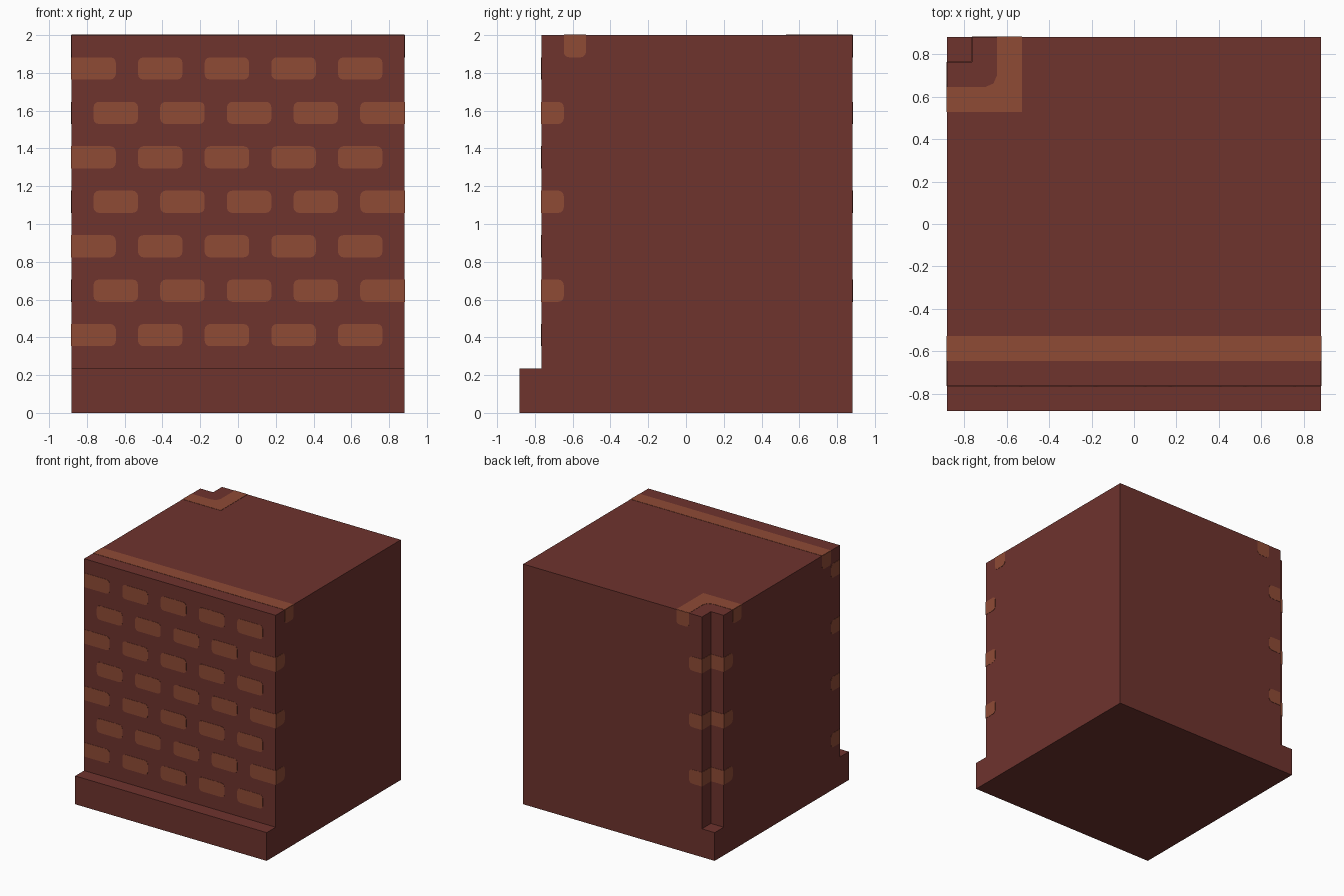
import bpy
import bmesh
import math
from mathutils import Vector

old = bpy.data.objects.get("Cube")
if old:
    bpy.data.objects.remove(old, do_unlink=True)

U = 2 / 17          # one grid unit: the block is 15 x 15 x 17 units
H = 7.5             # half width in units
SINK, RISE = 0.002, 0.002


def material(name, rgb):
    mat = bpy.data.materials.new(name)
    mat.use_nodes = True
    mat.diffuse_color = (*rgb, 1)
    bsdf = next(n for n in mat.node_tree.nodes if n.type == 'BSDF_PRINCIPLED')
    bsdf.inputs["Base Color"].default_value = (*rgb, 1)
    bsdf.inputs["Roughness"].default_value = 0.9
    return mat


DARK = material("dark brick red", (0.156, 0.033, 0.027))
LIGHT = material("light brick orange", (0.275, 0.070, 0.036))


def finish(name, bm, mat):
    bmesh.ops.recalc_face_normals(bm, faces=bm.faces[:])
    mesh = bpy.data.meshes.new(name)
    bm.to_mesh(mesh)
    bm.free()
    mesh.materials.append(mat)
    obj = bpy.data.objects.new(name, mesh)
    bpy.context.collection.objects.link(obj)
    return obj


def prism(bm, points, depth):
    """Closed prism from a polygon swept along a vector."""
    face = bm.faces.new([bm.verts.new(p) for p in points])
    ext = bmesh.ops.extrude_face_region(bm, geom=[face], use_keep_orig=True)
    verts = [g for g in ext["geom"] if isinstance(g, bmesh.types.BMVert)]
    bmesh.ops.translate(bm, verts=verts, vec=depth)


def rect(a0, a1, b0, b1, rounded="", r=0.24):
    """Rectangle outline in units; rounded sides: l(ow a) and h(igh a),
    or lb / hb for the bottom corners only."""
    corners = [(a0, b0, 1, 1, 180, "l"), (a1, b0, -1, 1, 270, "h"),
               (a1, b1, -1, -1, 0, "h"), (a0, b1, 1, -1, 90, "l")]
    pts = []
    for a, b, sa, sb, start, side in corners:
        if side in rounded and not ("b" in rounded and sb < 0):
            for k in range(4):
                t = math.radians(start + 30 * k)
                pts.append((a + r * (sa + math.cos(t)), b + r * (sb + math.sin(t))))
        else:
            pts.append((a, b))
    return pts


# Mapping from face coordinates to space, with each face's outward normal
def front(a, b): return Vector((a, -H + 1, b)) * U
def back(a, b): return Vector((a, H, b)) * U
def right(a, b): return Vector((H, a, b)) * U
def left(a, b): return Vector((-H, a, b)) * U
def top(a, b): return Vector((a, b, 17)) * U
def notch_back(a, b): return Vector((a, H - 1, b)) * U
def notch_side(a, b): return Vector((-H + 1, a, b)) * U


NORMAL = {front: (0, -1, 0), back: (0, 1, 0), right: (1, 0, 0), left: (-1, 0, 0),
          top: (0, 0, 1), notch_back: (0, 1, 0), notch_side: (-1, 0, 0)}


def plates(name, items):
    """Thin coloured plates, each given as (face, outline)."""
    bm = bmesh.new()
    for face, outline in items:
        n = Vector(NORMAL[face])
        prism(bm, [face(a, b) - n * SINK for a, b in outline], n * (SINK + RISE))
    return finish(name, bm, LIGHT)


# Block with a projecting front ledge, swept across the width
bm = bmesh.new()
side = [(-H, 0), (H, 0), (H, 17), (-H + 1, 17), (-H + 1, 2), (-H, 2)]
prism(bm, [Vector((-H, y, z)) * U for y, z in side], Vector((15 * U, 0, 0)))
block = finish("wall_block", bm, DARK)

# Square notch down the back corner
bm = bmesh.new()
notch = [(-H - 1, H - 1), (-H + 1, H - 1), (-H + 1, H + 1), (-H - 1, H + 1)]
prism(bm, [Vector((x, y, 2)) * U for x, y in notch], Vector((0, 0, 16 * U)))
cutter = finish("notch_cutter", bm, DARK)
cutter.hide_render = True
mod = block.modifiers.new("corner_notch", 'BOOLEAN')
mod.operation, mod.solver, mod.object = 'DIFFERENCE', 'EXACT', cutter
bpy.context.view_layer.update()
cut = bpy.data.meshes.new_from_object(
    block.evaluated_get(bpy.context.evaluated_depsgraph_get()))
block.modifiers.clear()
block.data = cut
bpy.data.objects.remove(cutter, do_unlink=True)

# Staggered front bricks, wrapping round the side edges
bricks, wraps, corner = [], [], []
for row in range(7):
    z, shift = 3 + 2 * row, row % 2
    for col in range(5):
        x = -H + shift + 3 * col
        ends = "lh"
        if x == -H:
            ends = "h"
        elif x + 2 == H:
            ends = "l"
        bricks.append((front, rect(x, x + 2, z, z + 1, ends)))
    wraps.append((right if shift else left,
                  rect(-H + 1, -H + 2, z, z + 1, "h")))
    # Bricks folding through the back corner notch
    if shift:
        corner += [(back, rect(-H + 1, -H + 2, z, z + 1, "h")),
                   (notch_side, rect(H - 1, H, z, z + 1)),
                   (notch_back, rect(-H, -H + 1, z, z + 1)),
                   (left, rect(H - 2, H - 1, z, z + 1, "l"))]
plates("front_bricks", bricks)
plates("side_bricks", wraps)
plates("notch_bricks", corner)

# Stripe along the top front, folded down both sides
s0, s1 = -H + 2, -H + 3
plates("top_stripe", [(top, rect(-H, H, s0, s1)),
                      (right, rect(s0, s1, 16, 17, "lhb")),
                      (left, rect(s0, s1, 16, 17, "lhb"))])

# L-shaped stripe round the notch, folded down the back and side
c = 0.45
ell = [(-H, H - 3), (-H + 3, H - 3), (-H + 3, H), (-H + 2, H),
       (-H + 2, H - 2 + c), (-H + 2 - 0.3 * c, H - 2 + 0.3 * c),
       (-H + 2 - c, H - 2), (-H, H - 2)]
plates("corner_stripe", [(top, ell),
                         (back, rect(-H + 2, -H + 3, 16, 17, "lhb")),
                         (left, rect(H - 3, H - 2, 16, 17, "lhb"))])
